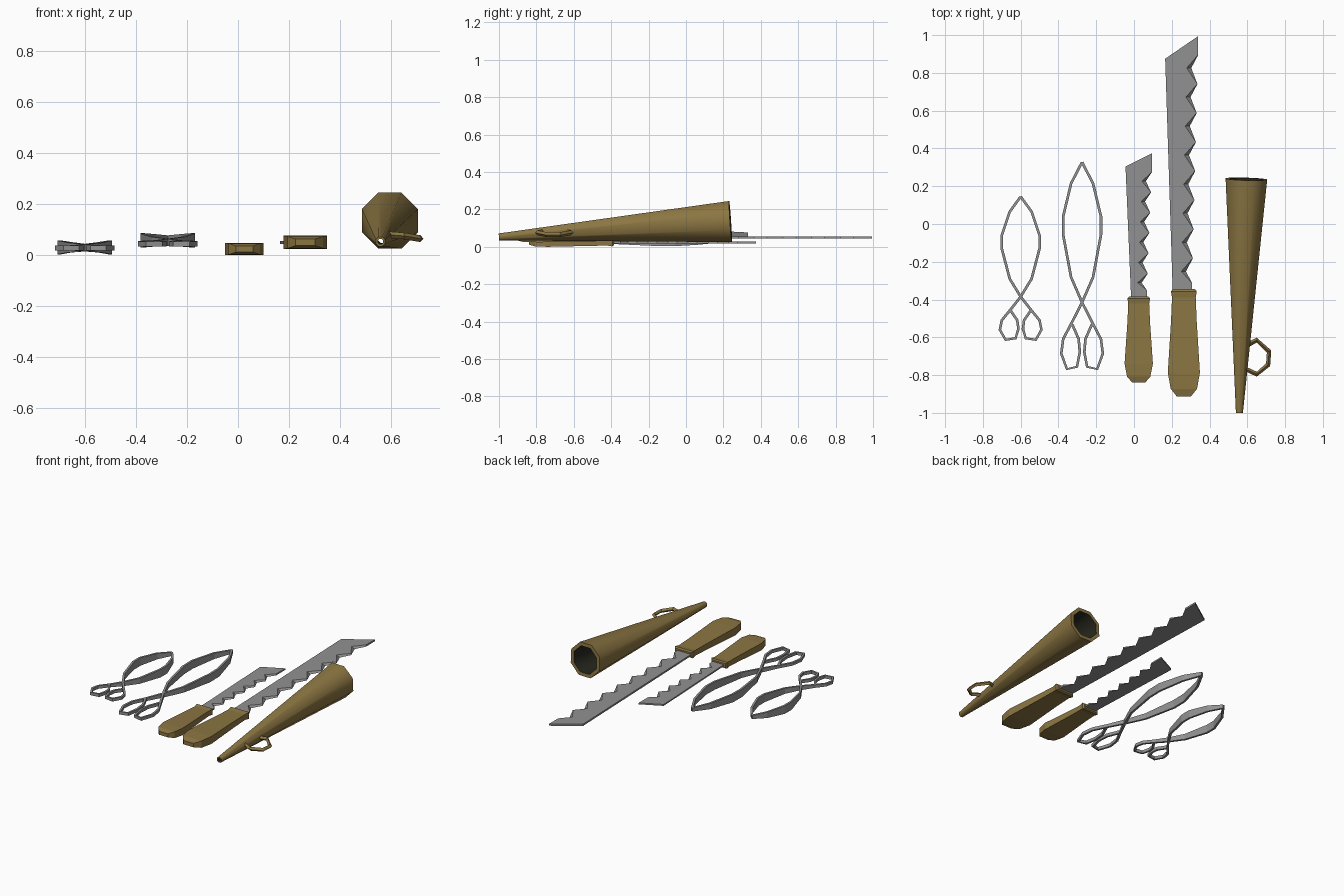
import bpy, bmesh, math
from mathutils import Vector

cube = bpy.data.objects.get("Cube")
if cube:
    bpy.data.objects.remove(cube, do_unlink=True)


def material(name, color):
    m = bpy.data.materials.new(name)
    m.use_nodes = True
    m.diffuse_color = (*color, 1)
    m.node_tree.nodes["Principled BSDF"].inputs["Base Color"].default_value = (*color, 1)
    return m


horn = material("brown horn", (.26, .18, .055))
steel = material("grey steel", (.29, .285, .29))
dark = material("dark hollow", (.02, .02, .013))


def loft(name, rings, mats, closed=False, caps=True, smooth=None, inner_from=None):
    """Skin a list of equal-sized point rings into one object."""
    bm = bmesh.new()
    rows = [[bm.verts.new(p) for p in ring] for ring in rings]
    n = len(rows[0])
    for i in range(len(rows) if closed else len(rows) - 1):
        a, b = rows[i], rows[(i + 1) % len(rows)]
        for k in range(n):
            f = bm.faces.new((a[k], a[(k + 1) % n], b[(k + 1) % n], b[k]))
            if i == inner_from:
                f.material_index = 1
    if caps and not closed:
        bm.faces.new(rows[0])
        bm.faces.new(rows[-1])
    bmesh.ops.recalc_face_normals(bm, faces=bm.faces)
    mesh = bpy.data.meshes.new(name)
    bm.to_mesh(mesh)
    bm.free()
    for m in mats:
        mesh.materials.append(m)
    obj = bpy.data.objects.new(name, mesh)
    bpy.context.collection.objects.link(obj)
    if smooth:
        bpy.ops.object.select_all(action='DESELECT')
        obj.select_set(True)
        bpy.context.view_layer.objects.active = obj
        bpy.ops.object.shade_smooth_by_angle(angle=math.radians(smooth))
    return obj


# Forceps: each arm is a flat upright ribbon, crossing at the origin of this path
# Values: sideways, along, half height
BLADE = [(0, .53, .012), (-.058, .45, .02), (-.1, .325, .027), (-.1, .255, .027),
         (-.058, .095, .019), (0, 0, .014)]
LOOP = [(.055, -.07), (.1, -.125), (.11, -.175), (.08, -.228), (.027, -.22),
        (.012, -.17), (.018, -.125), (.052, -.075)]


def forceps(name, x, y, z, blade_scale, loop_scale, tilt):
    path = [(u, v * blade_scale, h) for u, v, h in BLADE]
    path += [(u, v * loop_scale, .01) for u, v in LOOP]
    for side, label in ((1, "left"), (-1, "right")):
        rings = []
        for i, (u, v, h) in enumerate(path):
            before = Vector(path[max(i - 1, 0)][:2])
            after = Vector(path[min(i + 1, len(path) - 1)][:2])
            d = (after - before).normalized()
            nx, ny = -d.y * .007, d.x * .007
            height = z + tilt * v
            rings.append([(x + side * (u + s * nx), y + v + s * ny, height + t * h)
                          for s, t in ((-1, -1), (1, -1), (1, 1), (-1, 1))])
        loft(f"{name}_{label}_arm", rings, [steel])


forceps("small_forceps", -.6, -.385, .029, 1, 1, .005)
forceps("large_forceps", -.275, -.415, .05, 1.4, 1.55, .02)


# Saws: serrated blade, with the teeth ground away on the upper side
def saw_blade(name, back, tip, heel, notches, depth, z, half):
    outline = [(*back[1], 0), (*back[0], 0), (*tip, 0)]
    start = Vector((tip[0], tip[1] - .1))
    end = Vector(heel)
    for i in range(notches):
        peak = start.lerp(end, i / notches)
        notch = start.lerp(end, (i + .45) / notches)
        outline += [(peak.x, peak.y, 0), (notch.x - depth, notch.y, depth * .7)]
    outline += [(end.x, end.y + .02, 0), (end.x, end.y - .03, 0)]
    low = [(px, py, z - half) for px, py, cut in outline]
    high = [(px - cut, py, z + half) for px, py, cut in outline]
    loft(name, [low, high], [steel])


saw_blade("small_saw_blade", [(-.045, .305), (-.015, -.4)], (.095, .375),
          (.068, -.37), 6, .03, .024, .005)
saw_blade("large_saw_blade", [(.165, .875), (.205, -.36)], (.34, .995),
          (.308, -.335), 8, .035, .05, .006)

# Saw handles: fraction of length, half width, half height
GRIP = [(0, .7, .65), (.02, .8, .9), (.08, .74, .72), (.3, .8, .8),
        (.78, 1, 1), (.93, .82, .9), (1, .45, .5)]


def saw_handle(name, x, z, y_top, length, half_width, half_height):
    rings = [[(x + s * w * half_width, y_top - t * length, z + k * h * half_height)
              for s, k in ((-1, -1), (1, -1), (1, 1), (-1, 1))] for t, w, h in GRIP]
    loft(name, rings, [horn])


saw_handle("small_saw_handle", .025, .024, -.385, .455, .075, .024)
saw_handle("large_saw_handle", .264, .05, -.345, .567, .085, .026)

# Horn: hollow eight-sided cone lying on its side
TIP, MOUTH = Vector((.558, -1, .053)), Vector((.595, .238, .135))
axis = (MOUTH - TIP).normalized()
across = axis.cross(Vector((0, 0, 1))).normalized()
upward = across.cross(axis)


def octagon(center, radius):
    angles = [math.tau * (k + .5) / 8 for k in range(8)]
    return [center + (across * math.cos(a) + upward * math.sin(a)) * radius for a in angles]


loft("horn_cone", [octagon(TIP, .02), octagon(MOUTH, .119), octagon(MOUTH, .094),
                   octagon(TIP, .011)], [horn, dark], closed=True, smooth=50, inner_from=2)

# Carrying ring on the side of the horn, a square-section loop
ring_path = [Vector(p) for p in ((.6, -.64, .08), (.65, -.615, .075), (.715, -.675, .065),
                                 (.71, -.745, .065), (.65, -.795, .075), (.585, -.765, .08))]
middle = sum(ring_path, Vector()) / len(ring_path)
rings = []
for p in ring_path:
    out = (p - middle).normalized()
    rings.append([p + out * s * .013 + Vector((0, 0, t * .013))
                  for s, t in ((1, 0), (0, 1), (-1, 0), (0, -1))])
loft("horn_ring", rings, [horn], closed=True)
